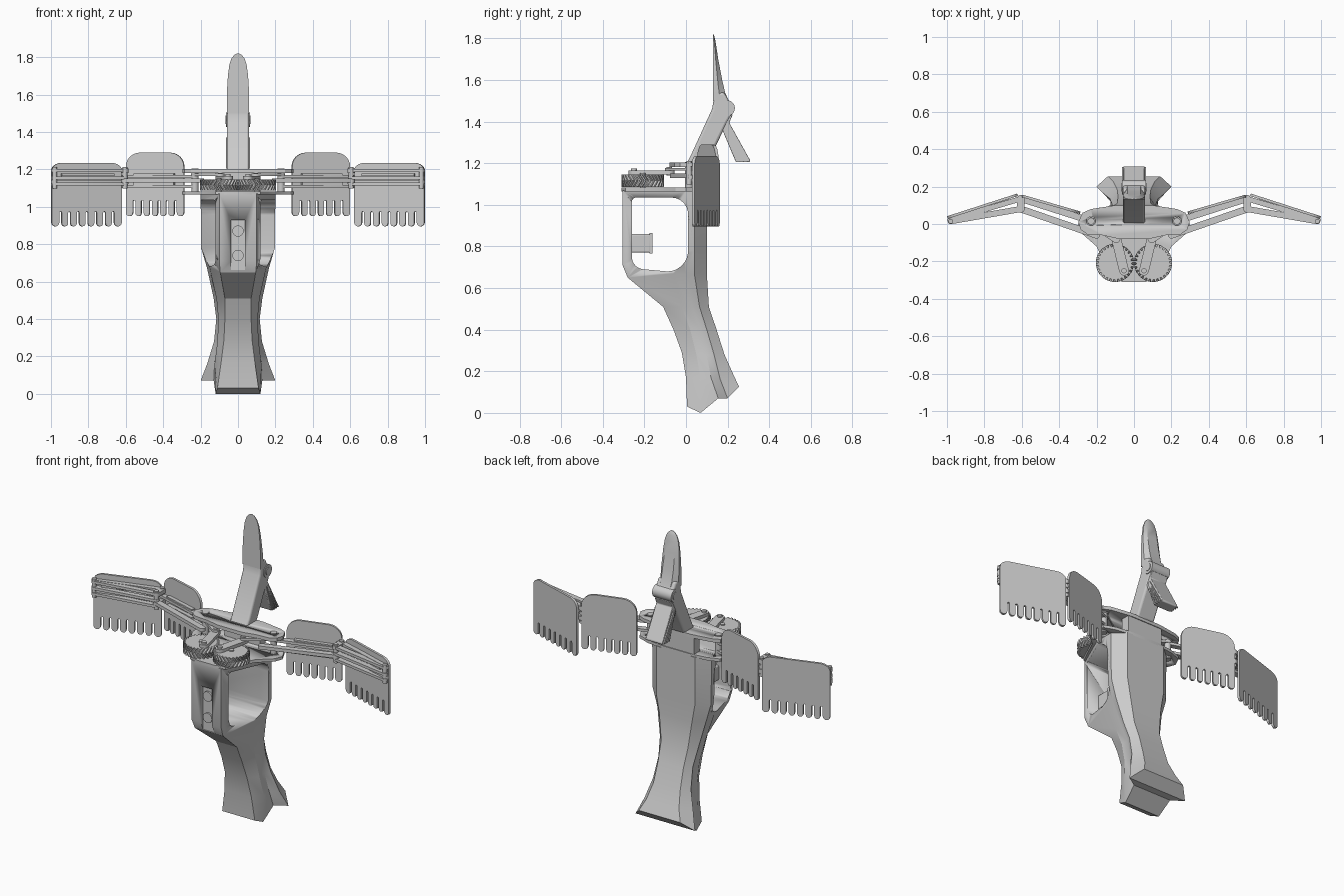
import bpy, bmesh
from math import sin, cos, pi, atan2, hypot

if "Cube" in bpy.data.objects:
    bpy.data.objects.remove(bpy.data.objects["Cube"])


def mesh(name, verts, faces, mirror=False, bevel=0):
    bm = bmesh.new()
    vs = [bm.verts.new(v) for v in verts]
    for f in faces:
        bm.faces.new([vs[i] for i in f])
    bmesh.ops.remove_doubles(bm, verts=bm.verts, dist=1e-5)
    bmesh.ops.recalc_face_normals(bm, faces=bm.faces)
    me = bpy.data.meshes.new(name)
    bm.to_mesh(me)
    bm.free()
    ob = bpy.data.objects.new(name, me)
    bpy.context.collection.objects.link(ob)
    if bevel:
        b = ob.modifiers.new("bevel", 'BEVEL')
        b.width, b.segments = bevel, 3
    if mirror:
        ob.modifiers.new("mirror", 'MIRROR').use_mirror_merge = False
    bpy.ops.object.select_all(action='DESELECT')
    ob.select_set(True)
    bpy.context.view_layer.objects.active = ob
    bpy.ops.object.shade_smooth_by_angle(angle=0.45)
    return ob


def loft(name, rings, strip_caps=False, **kw):
    n, m = len(rings[0]), len(rings)
    verts = [p for r in rings for p in r]
    faces = [(k*n+i, k*n+(i+1) % n, (k+1)*n+(i+1) % n, (k+1)*n+i)
             for k in range(m-1) for i in range(n)]
    for o in (0, (m-1)*n):
        if strip_caps:
            faces += [(o+i, o+i+1, o+n-2-i, o+n-1-i) for i in range(n//2-1)]
        else:
            faces.append(tuple(range(o, o+n)))
    return mesh(name, verts, faces, **kw)


def prism_z(name, pts, z0, z1, **kw):
    return loft(name, [[(x, y, z) for x, y in pts] for z in (z0, z1)], **kw)


def prism_x(name, pts, x0, x1, **kw):
    return loft(name, [[(x, y, z) for y, z in pts] for x in (x0, x1)], **kw)


def arc(cx, cy, r, a0, a1, n=8):
    return [(cx+r*cos(a0+(a1-a0)*i/n), cy+r*sin(a0+(a1-a0)*i/n)) for i in range(n+1)]


def bar(name, p, q, r, z0, z1, mirror=True):
    a = atan2(q[1]-p[1], q[0]-p[0])
    pts = arc(*q, r, a-pi/2, a+pi/2) + arc(*p, r, a+pi/2, a+1.5*pi)
    return prism_z(name, pts, z0, z1, mirror=mirror)


def circle(c, r, n=24):
    return arc(*c, r, 0, 2*pi*(n-1)/n, n-1)


def rect(a, b, c, d):
    return [(a, c), (b, c), (b, d), (a, d)]


def cut(ob, cutter):
    cutter.hide_render = True
    cutter.hide_set(True)
    m = ob.modifiers.new("cut", 'BOOLEAN')
    m.operation, m.object, m.solver = 'DIFFERENCE', cutter, 'EXACT'


# body: half sections from front edge, side, crease, rim, to back face
halves = [
    [(.10, -.305, 1.07), (.20, -.08, 1.07), (.20, 0, 1.07), (.20, .04, 1.07), (.13, .10, 1.07)],
    [(.10, -.305, .71), (.195, -.08, .78), (.197, 0, .78), (.197, .04, .78), (.13, .10, .78)],
    [(.095, -.28, .65), (.15, -.06, .67), (.155, 0, .67), (.165, .04, .67), (.11, .10, .67)],
    [(.07, -.11, .51), (.115, -.02, .51), (.115, .03, .51), (.13, .065, .51), (.09, .11, .51)],
    [(.07, -.06, .40), (.105, .02, .40), (.105, .07, .40), (.116, .10, .40), (.085, .147, .40)],
    [(.075, -.02, .29), (.11, .05, .28), (.11, .10, .28), (.128, .135, .28), (.09, .185, .28)],
    [(.09, .0, .17), (.125, .07, .16), (.125, .12, .17), (.165, .165, .16), (.11, .225, .19)],
    [(.11, .005, .03), (.12, .07, .0), (.13, .155, .07), (.20, .20, .07), (.14, .255, .125)]]
body = loft("body", [h + [(-x, y, z) for x, y, z in reversed(h)] for h in halves], True)
window = (arc(-.20, .75, .06, pi, 1.5*pi) + arc(-.09, .78, .10, 1.5*pi, 2*pi)
          + arc(-.07, .955, .08, 0, pi/2) + arc(-.24, 1.015, .02, pi/2, pi))
cut(body, prism_x("window_cutter", window, -.4, .4))
cut(body, prism_z("pocket_cutter", rect(-.038, .038, -.4, -.285), .66, .93))

# screws in the front pocket and the bracket behind it
for z in (.87, .74):
    loft("screw", [[(x, y, w) for x, w in circle((0, z), .03)] for y in (-.295, -.27)])
prism_z("bracket", rect(-.04, .04, -.265, -.17), .77, .86, bevel=.008)
prism_z("bracket_end", rect(-.045, .045, -.175, -.16), .765, .865)


# deck plates with pivot holes filled by posts
def sym(pts):
    return pts + [(-x, y) for x, y in reversed(pts)]


lower = prism_z("lower_plate", sym([(.06, -.31), (.12, -.29), (.20, -.12), (.28, -.05), (.30, 0),
                                    (.27, .06), (.20, .085), (.09, .10)]), 1.065, 1.083)
upper = prism_z("upper_plate", sym([(.08, -.08), (.17, -.06), (.25, -.055), (.285, -.03), (.298, .01),
                                    (.275, .06), (.23, .08), (.10, .10)]), 1.182, 1.203)
cutter = prism_z("pivot_cutter", circle((.23, .015), .024), 1.0, 1.3)
cutter2 = prism_z("pivot_cutter", circle((-.23, .015), .024), 1.0, 1.3)
for plate in (lower, upper):
    cut(plate, cutter)
    cut(plate, cutter2)
bar("pivot_post", (.23, .015), (.23, .015), .019, 1.065, 1.206)
prism_z("deck_spacer", sym([(.12, .04), (.12, .095)]), 1.08, 1.185)

# herringbone gears
TEETH = 28


def gear_ring(z, twist):
    out = []
    for i in range(TEETH):
        for f, r in ((0, .088), (.3, .088), (.45, .102), (.8, .102)):
            a = 2*pi*(i+f+twist)/TEETH
            out.append((.102+r*cos(a), -.208+r*sin(a), z))
    return out


loft("gear", [gear_ring(1.087, 0), gear_ring(1.116, .9), gear_ring(1.145, 0)], mirror=True)
bar("gear_axle", (.102, -.208), (.102, -.208), .014, 1.08, 1.152)

# crank rods and links
bar("crank_rod", (.053, -.25), (.095, -.08), .026, 1.146, 1.165)
bar("crank_pin", (.053, -.25), (.053, -.25), .014, 1.14, 1.175)
bar("rod_pin", (.095, -.08), (.095, -.08), .013, 1.14, 1.182)
bar("drive_link", (.095, -.08), (.23, .015), .022, 1.164, 1.178)

# wing linkage: inner and outer arms
E1, E2, TIP = (.605, .135), (.605, .08), (.98, .015)
for z in (1.10, 1.155):
    bar("inner_arm", (.23, .015), E1, .017, z, z+.016)
bar("inner_front_arm", (.20, -.06), E2, .018, 1.13, 1.15)
for z in (1.113, 1.147, 1.185):
    bar("outer_arm", E2, TIP, .016, z, z+.016)
for z in (1.185, 1.125):
    bar("outer_rear_arm", E1, (.985, .022), .014, z, z+.018)
    bar("elbow_link", E1, E2, .020, z-.004, z+.02)
for p in (E1, E2, TIP):
    bar("wing_pin", p, p, .013, 1.098, 1.212)


# feather panels with rounded fingers along the bottom edge
def panel(name, p, q, z0, z1, slit, fingers, rx, rz):
    L = hypot(q[0]-p[0], q[1]-p[1])
    dx, dy = (q[0]-p[0])/L, (q[1]-p[1])/L
    w, gap = L/fingers, .014
    pts = []
    for i in range(fingers):
        a = i*w + (gap/2 if i else 0)
        b = (i+1)*w - (gap/2 if i < fingers-1 else 0)
        c, r = (a+b)/2, (b-a)/2
        pts += arc(c, z0+r, r, pi, 2*pi, 6)
        if i < fingers-1:
            pts += arc((i+1)*w, slit-gap/2, gap/2, pi, 0, 4)
    pts += [(L-rx+rx*cos(t*pi/12), z1-rz+rz*sin(t*pi/12)) for t in range(7)]
    pts += [(rx-rx*sin(t*pi/12), z1-rz+rz*cos(t*pi/12)) for t in range(7)]
    loft(name, [[(p[0]+u*dx-t*dy, p[1]+u*dy+t*dx, z) for u, z in pts] for t in (-.007, .007)],
         mirror=True)
    # clip strips holding the panel to the arms
    for z in (1.115, 1.165):
        s = [(p[0]+u*dx-t*dy, p[1]+u*dy+t*dx) for u, t in
             ((.05, -.03), (L-.05, -.03), (L-.05, 0), (.05, 0))]
        prism_z(name + "_clip", s, z, z+.014, mirror=True)


panel("inner_feathers", (.288, .06), (.598, .15), .95, 1.29, 1.035, 7, .08, .075)
panel("outer_feathers", (.623, .156), (.997, .035), .895, 1.235, .975, 8, .06, .04)

# neck, beak, joint and crest
prism_x("neck", [(0, 1.195), (.022, 1.235), (.125, 1.46), (.132, 1.50), (.132, 1.54), (.185, 1.54),
                 (.20, 1.51), (.22, 1.48), (.225, 1.44), (.20, 1.40), (.10, 1.195)], -.06, .06, bevel=.012)
beak = [(1.50, .06, .205), (1.54, .06, .188), (1.6, .06, .174), (1.7, .054, .155), (1.76, .046, .146),
        (1.795, .034, .140), (1.812, .02, .136), (1.82, .006, .133)]
loft("beak", [[(-w, .13, z), (w, .13, z), (w, .13+(b-.13)*.5, z), (w*.6, b, z), (-w*.6, b, z),
               (-w, .13+(b-.13)*.5, z)] for z, w, b in beak])
for r, x in ((.038, .064), (.022, .068)):
    prism_x("head_joint", circle((.197, 1.465), r), -x, x)
prism_x("crest", [(.18, 1.42), (.225, 1.435), (.208, 1.395), (.308, 1.215), (.306, 1.205),
                  (.24, 1.205), (.175, 1.36)], -.056, .056, bevel=.004)
for i in range(4):
    y = .246 + i*.0165
    prism_x("crest_rib", [(.192+i*.004, 1.37), (.197+i*.004, 1.37), (y+.009, 1.206), (y, 1.206)],
            -.063, .063)
